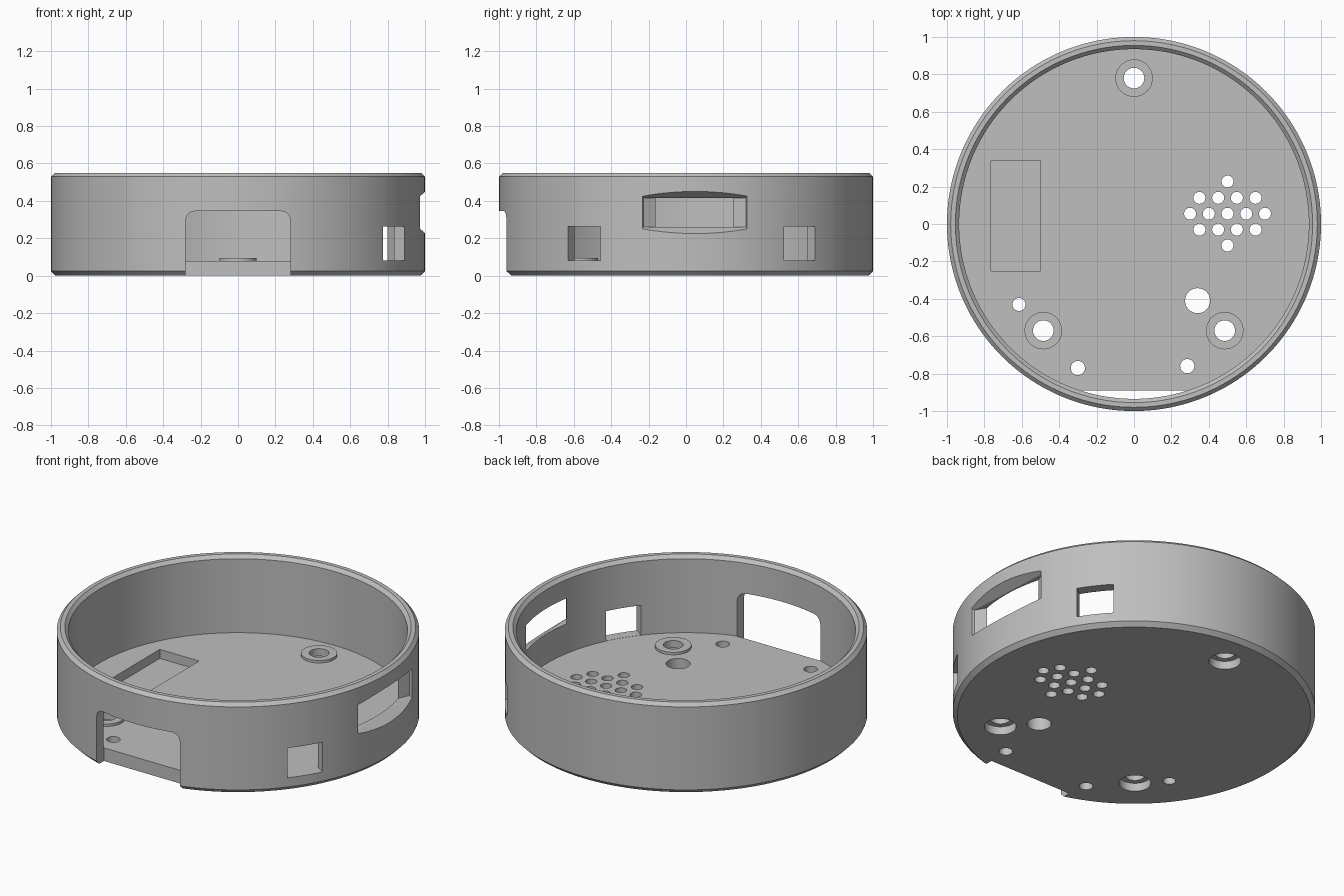
import bpy, bmesh, math
from mathutils import Matrix, Vector

cube = bpy.data.objects.get("Cube")
if cube:
    bpy.data.objects.remove(cube, do_unlink=True)

gray = bpy.data.materials.new("plain_gray")
gray.use_nodes = True
gray.diffuse_color = (0.52, 0.52, 0.52, 1)
gray.node_tree.nodes["Principled BSDF"].inputs["Base Color"].default_value = (0.52, 0.52, 0.52, 1)

FLOOR, TOP, BORE = 0.08, 0.55, 0.935


def loft(bm, rings, closed=False):
    """Skin a list of equal-length point rings, capped unless closed on itself."""
    rows = [[bm.verts.new(p) for p in ring] for ring in rings]
    n = len(rows[0])
    pairs = list(zip(rows, rows[1:])) + ([(rows[-1], rows[0])] if closed else [])
    faces = [bm.faces.new((a[i], a[(i + 1) % n], b[(i + 1) % n], b[i]))
             for a, b in pairs for i in range(n)]
    if not closed:
        faces += [bm.faces.new(rows[0]), bm.faces.new(rows[-1])]
    bmesh.ops.recalc_face_normals(bm, faces=faces)


def lathe(bm, profile, x=0, y=0, n=48, closed=False):
    """Turn (radius, height) points round a vertical axis."""
    turn = [2 * math.pi * i / n for i in range(n)]
    loft(bm, [[(x + r * math.cos(t), y + r * math.sin(t), z) for t in turn]
              for r, z in profile], closed)


def box(bm, low, high, matrix=Matrix()):
    (x0, y0, z0), (x1, y1, z1) = low, high
    loft(bm, [[matrix @ Vector(p) for p in
               ((x0, y0, z), (x1, y0, z), (x1, y1, z), (x0, y1, z))] for z in (z0, z1)])


def make(name, bm):
    mesh = bpy.data.meshes.new(name)
    bm.to_mesh(mesh)
    bm.free()
    mesh.materials.append(gray)
    obj = bpy.data.objects.new(name, mesh)
    bpy.context.collection.objects.link(obj)
    return obj


def smooth(obj):
    bpy.ops.object.select_all(action='DESELECT')
    obj.select_set(True)
    bpy.context.view_layer.objects.active = obj
    bpy.ops.object.shade_smooth_by_angle(angle=math.radians(20))


# Cup with chamfered base and rim
bm = bmesh.new()
lathe(bm, [(0.975, 0), (1, 0.025), (1, 0.53), (0.98, TOP), (0.955, TOP),
           (BORE, 0.53), (BORE, FLOOR)], n=160)
cup = make("round_case", bm)

cut = bmesh.new()

# Speaker grille, plain floor holes
grille = [(0.3 + 0.1 * i, 0.055) for i in range(5)]
grille += [(0.35 + 0.1 * i, y) for i in range(4) for y in (0.14, -0.03)]
grille += [(0.5, 0.227), (0.5, -0.115)]
holes = [(x, y, 0.032) for x, y in grille]
holes += [(-0.615, -0.43, 0.035), (-0.3, -0.77, 0.038), (0.285, -0.76, 0.038), (0.34, -0.41, 0.067)]
for x, y, r in holes:
    lathe(cut, [(r, -0.1), (r, 0.2)], x, y, 32)

# Counterbored screw holes
screws = [(0, 0.78), (-0.485, -0.57), (0.485, -0.57)]
for x, y in screws:
    lathe(cut, [(0.088, -0.1), (0.088, 0.05), (0.055, 0.05), (0.055, 0.2)], x, y)

# Shallow floor pocket
box(cut, (-0.765, -0.25, 0.025), (-0.5, 0.34, 0.2))

# Two square side windows, cut radially
for angle in (-33.2, 37.6):
    box(cut, (0.8, -0.104, FLOOR + 0.001), (1.1, 0.104, 0.262),
        Matrix.Rotation(math.radians(angle), 4, 'Z'))

# Flared wide window
spin = Matrix.Rotation(math.radians(2.8), 4, 'Z')
loft(cut, [[spin @ Vector((x, sy * w, 0.338 + sz * h))
            for sy, sz in ((-1, -1), (1, -1), (1, 1), (-1, 1))]
           for x, w, h in ((1.05, 0.312, 0.144), (0.945, 0.275, 0.078),
                           (0.905, 0.195, 0.078), (0.8, 0.195, 0.078))])

# Front notch with rounded upper corners
outline = [(-0.28, -0.1), (0.28, -0.1)]
for side, start in ((1, 0), (-1, 90)):
    for i in range(9):
        t = math.radians(start + 90 * i / 8)
        outline.append((side * 0.23 + 0.05 * math.cos(t), 0.295 + 0.05 * math.sin(t)))
loft(cut, [[(x, y, z) for x, z in outline] for y in (-1.1, -0.89)])

cutter = make("case_cutter", cut)
cutter.hide_render = True
mod = cup.modifiers.new("openings", 'BOOLEAN')
mod.operation = 'DIFFERENCE'
mod.solver = 'EXACT'
mod.object = cutter
bpy.context.view_layer.objects.active = cup
bpy.ops.object.modifier_apply(modifier=mod.name)
bpy.data.objects.remove(cutter, do_unlink=True)
smooth(cup)

# Raised screw bosses
for name, (x, y) in zip(("back", "front_right", "front_left"), screws):
    bm = bmesh.new()
    lathe(bm, [(0.055, FLOOR), (0.1, FLOOR), (0.1, 0.095), (0.055, 0.095)], x, y, closed=True)
    smooth(make(name + "_screw_boss", bm))
